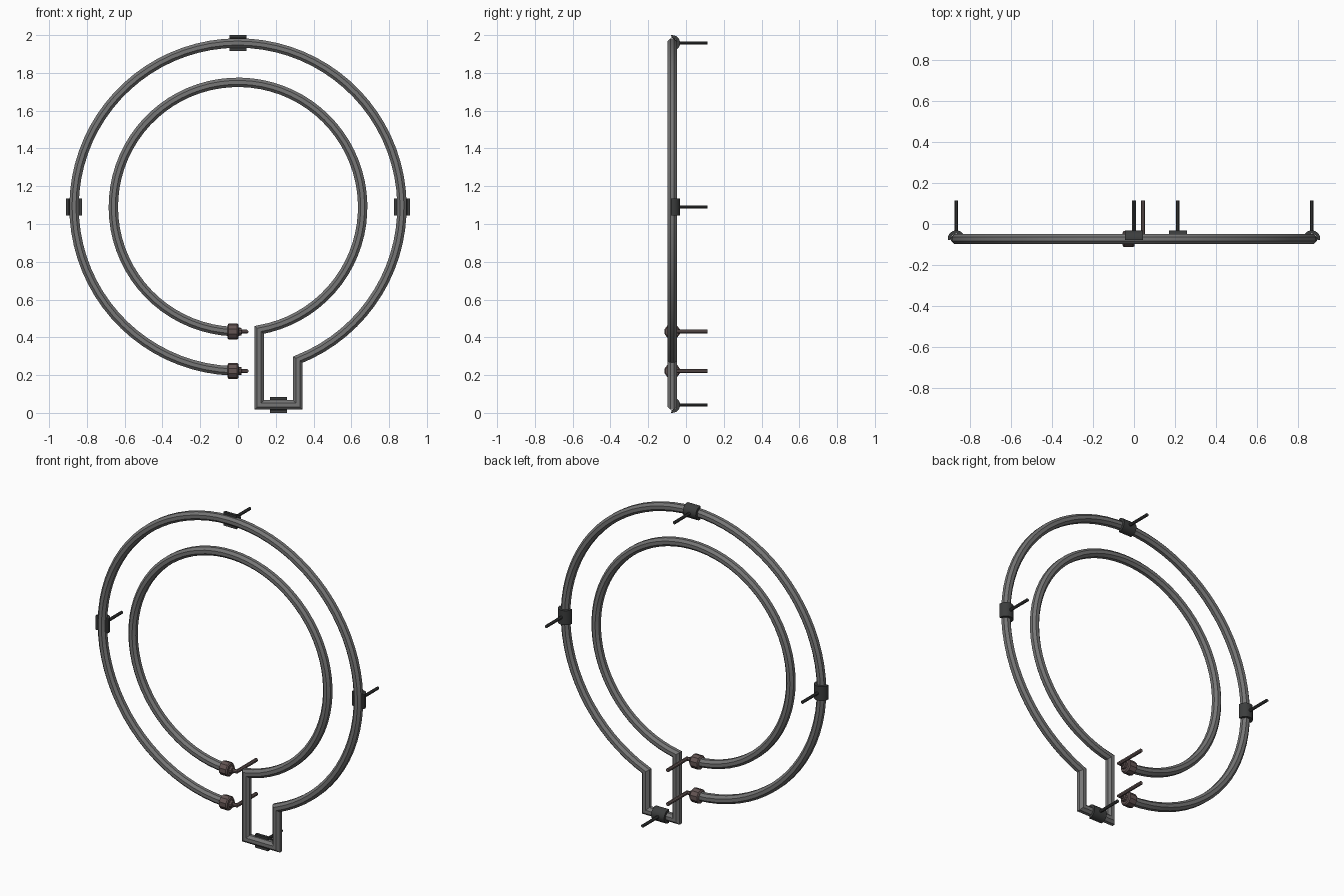
import bpy, bmesh, math
from mathutils import Vector

if "Cube" in bpy.data.objects:
    bpy.data.objects.remove(bpy.data.objects["Cube"], do_unlink=True)


def material(name, colour):
    mat = bpy.data.materials.new(name)
    mat.use_nodes = True
    mat.diffuse_color = (*colour, 1)
    mat.node_tree.nodes["Principled BSDF"].inputs["Base Color"].default_value = (*colour, 1)
    return mat


STEEL = material("tube grey", (0.18, 0.18, 0.18))
DARK = material("clip charcoal", (0.045, 0.047, 0.047))
BROWN = material("terminal brown", (0.125, 0.09, 0.088))

X, Y, Z = Vector((1, 0, 0)), Vector((0, 1, 0)), Vector((0, 0, 1))
PLANE = -0.073      # depth of the tube centre line
CENTRE = 1.09       # height of both ring centres
OUTER, INNER = 0.868, 0.66
BACK = 0.115        # rear end of every rod


def finish(name, bm, mat):
    bmesh.ops.recalc_face_normals(bm, faces=bm.faces)
    mesh = bpy.data.meshes.new(name)
    bm.to_mesh(mesh)
    bm.free()
    mesh.materials.append(mat)
    obj = bpy.data.objects.new(name, mesh)
    bpy.context.collection.objects.link(obj)
    bpy.ops.object.select_all(action="DESELECT")
    obj.select_set(True)
    bpy.context.view_layer.objects.active = obj
    bpy.ops.object.shade_smooth_by_angle(angle=math.radians(30))
    return obj


def sweep(name, path, radii, up, mat, sides=8):
    """Tube with mitred corners along a path lying in the plane normal to up."""
    bm = bmesh.new()
    rings = []
    for i, p in enumerate(path):
        before = (p - path[i - 1]).normalized() if i else None
        after = (path[i + 1] - p).normalized() if i + 1 < len(path) else before
        before = before or after
        tangent = (before + after).normalized()
        side = up.cross(tangent) / tangent.dot(after)
        r = radii[i] if isinstance(radii, list) else radii
        angles = [math.tau * (k + 0.5) / sides for k in range(sides)]
        rings.append([bm.verts.new(p + r * (side * math.cos(a) + up * math.sin(a)))
                      for a in angles])
    for a, b in zip(rings, rings[1:]):
        for k in range(sides):
            n = (k + 1) % sides
            bm.faces.new((a[k], a[n], b[n], b[k]))
    bm.faces.new(rings[0])
    bm.faces.new(rings[-1])
    return finish(name, bm, mat)


def arc(radius, start, end, steps=72):
    return [Vector((radius * math.cos(a), PLANE, CENTRE + radius * math.sin(a)))
            for a in (start + (end - start) * i / steps for i in range(steps + 1))]


# Double loop tube: outer ring, square drop at the bottom, inner ring
FOOT = 0.042
LEG_R, LEG_L = 0.317, 0.112
END_X = -0.03


def bottom_angle(radius, x):
    return -math.acos(x / radius)


path = arc(OUTER, bottom_angle(OUTER, END_X) + math.tau, bottom_angle(OUTER, LEG_R))
path += [Vector((LEG_R, PLANE, FOOT)), Vector((LEG_L, PLANE, FOOT))]
path += arc(INNER, bottom_angle(INNER, LEG_L), bottom_angle(INNER, END_X) + math.tau)
sweep("heating_tube", path, 0.027, Y, STEEL)


# Half-shell clips behind the tube, each with a rod to the rear
def clip(name, centre, along, out):
    bm = bmesh.new()
    angles = [math.radians(-8 + 196 * i / 10) for i in range(11)]
    outline = [(0.042, a) for a in angles] + [(0.026, a) for a in reversed(angles)]
    loops = [[bm.verts.new(centre + along * s + r * (out * math.cos(a) + Y * math.sin(a)))
              for r, a in outline] for s in (-0.044, 0.044)]
    n = len(outline)
    for k in range(n):
        m = (k + 1) % n
        bm.faces.new((loops[0][k], loops[0][m], loops[1][m], loops[1][k]))
    # end caps as strips between the outer and inner arcs
    for loop in loops:
        for k in range(10):
            bm.faces.new((loop[k], loop[k + 1], loop[n - 2 - k], loop[n - 1 - k]))
    finish(name, bm, DARK)
    start = centre + Y * 0.03
    end = Vector((centre.x, BACK, centre.z))
    sweep(name + "_rod", [start, end], 0.0095, Z, DARK)


clip("top_clip", Vector((0, PLANE, CENTRE + OUTER)), X, Z)
clip("left_clip", Vector((OUTER, PLANE, CENTRE)), Z, X)
clip("right_clip", Vector((-OUTER, PLANE, CENTRE)), Z, X)
clip("bottom_clip", Vector(((LEG_L + LEG_R) / 2, PLANE, FOOT)), X, Z)

# Terminals: collar on each tube end and a pin bent to the rear
for name, radius in (("outer", OUTER), ("inner", INNER)):
    z = CENTRE - radius
    profile = [(-0.055, 0.034), (-0.05, 0.042), (-0.004, 0.042), (0.003, 0.036),
               (0.004, 0.022), (0.018, 0.02), (0.02, 0.011)]
    sweep(name + "_terminal_collar", [Vector((x, PLANE, z)) for x, r in profile],
          [r for x, r in profile], Z, BROWN, 10)
    sweep(name + "_terminal_pin",
          [Vector((0, PLANE, z)), Vector((0.044, PLANE, z)), Vector((0.044, BACK, z))],
          0.0115, Z, BROWN)
